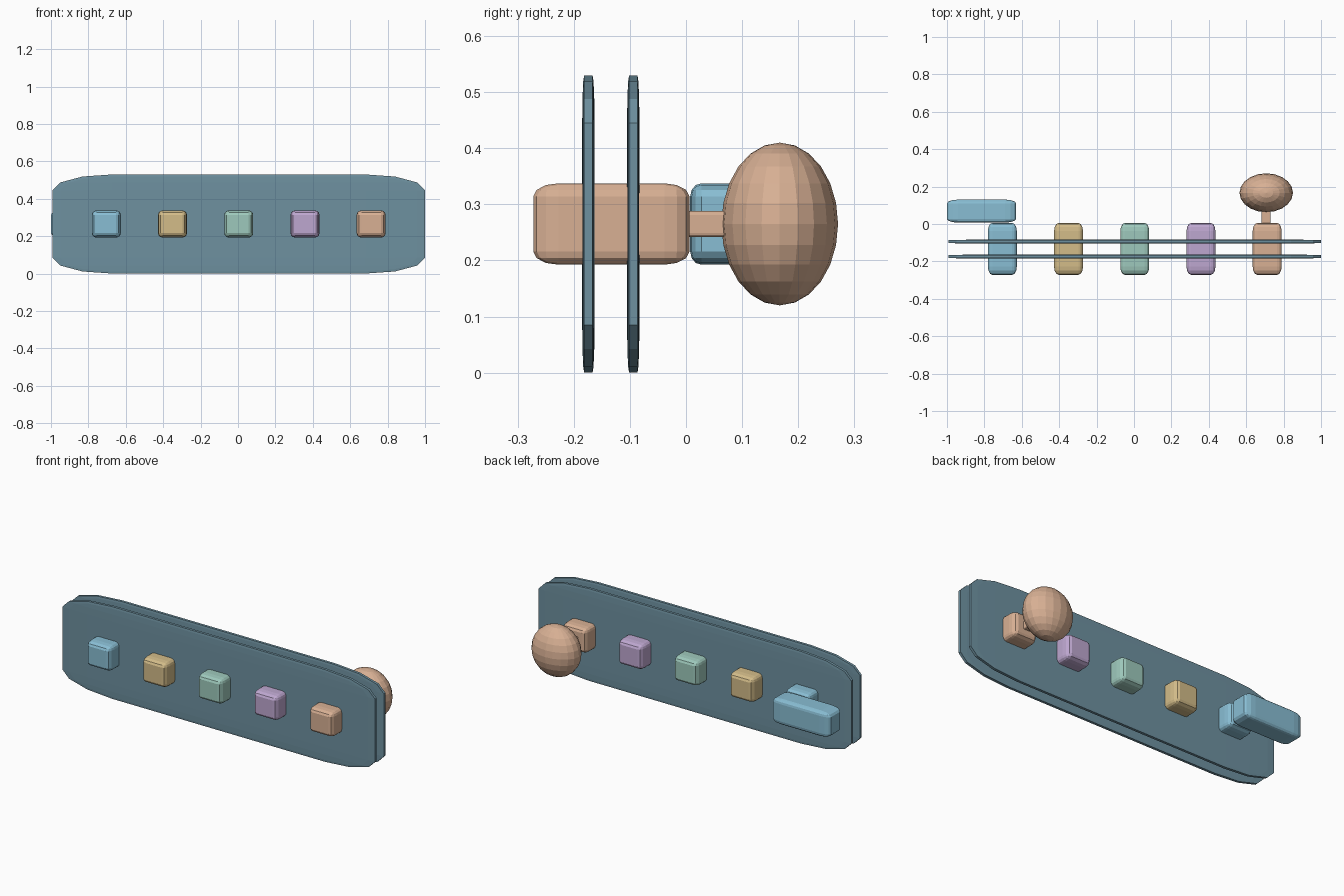
import bpy, bmesh
from mathutils import Matrix, Vector

cube = bpy.data.objects.get("Cube")
if cube:
    bpy.data.objects.remove(cube, do_unlink=True)


def material(name, rgb):
    """Flat material from an sRGB colour, 0 to 255."""
    lin = [((c / 255 + 0.055) / 1.055) ** 2.4 for c in rgb]
    m = bpy.data.materials.new(name)
    m.use_nodes = True
    m.diffuse_color = (*lin, 1)
    m.node_tree.nodes["Principled BSDF"].inputs["Base Color"].default_value = (*lin, 1)
    return m


slate = material("slate blue", (110, 145, 160))
sky = material("sky blue", (137, 190, 212))
gold = material("sand gold", (211, 188, 137))
mint = material("mint green", (158, 201, 188))
lilac = material("lilac", (190, 167, 208))
peach = material("peach", (216, 176, 148))


def finish(name, bm, centre, size, mat):
    bmesh.ops.transform(bm, verts=bm.verts,
                        matrix=Matrix.Translation(centre) @ Matrix.Diagonal((*size, 1)))
    mesh = bpy.data.meshes.new(name)
    bm.to_mesh(mesh)
    bm.free()
    mesh.materials.append(mat)
    bpy.context.collection.objects.link(bpy.data.objects.new(name, mesh))


def soft_box(name, centre, size, mat):
    """Unit cube with rounded edges, stretched to size."""
    bm = bmesh.new()
    bmesh.ops.create_cube(bm, size=1)
    bmesh.ops.bevel(bm, geom=bm.edges[:], offset=0.16, segments=3,
                    profile=0.5, affect='EDGES')
    finish(name, bm, centre, size, mat)


def ball(name, centre, size, mat):
    bm = bmesh.new()
    bmesh.ops.create_uvsphere(bm, u_segments=20, v_segments=12, radius=0.5)
    finish(name, bm, centre, size, mat)


MID = 0.265

# Two parallel boards
for name, y in (("front_board", -0.174), ("back_board", -0.094)):
    soft_box(name, (0.004, y, MID), (1.99, 0.022, 0.53), slate)

# Row of pegs passing through both boards
pegs = (("sky", sky), ("gold", gold), ("mint", mint), ("lilac", lilac), ("peach", peach))
for i, (label, mat) in enumerate(pegs):
    soft_box(label + "_peg", (0.004 + 0.354 * (i - 2), -0.133, MID),
             (0.155, 0.278, 0.145), mat)

# Bar handle behind the first peg
soft_box("bar_handle", (-0.815, 0.069, MID), (0.37, 0.123, 0.145), sky)

# Knob and stem behind the last peg
soft_box("knob_stem", (0.707, 0.04, MID), (0.048, 0.11, 0.046), peach)
ball("knob", (0.707, 0.167, MID), (0.286, 0.208, 0.29), peach)
